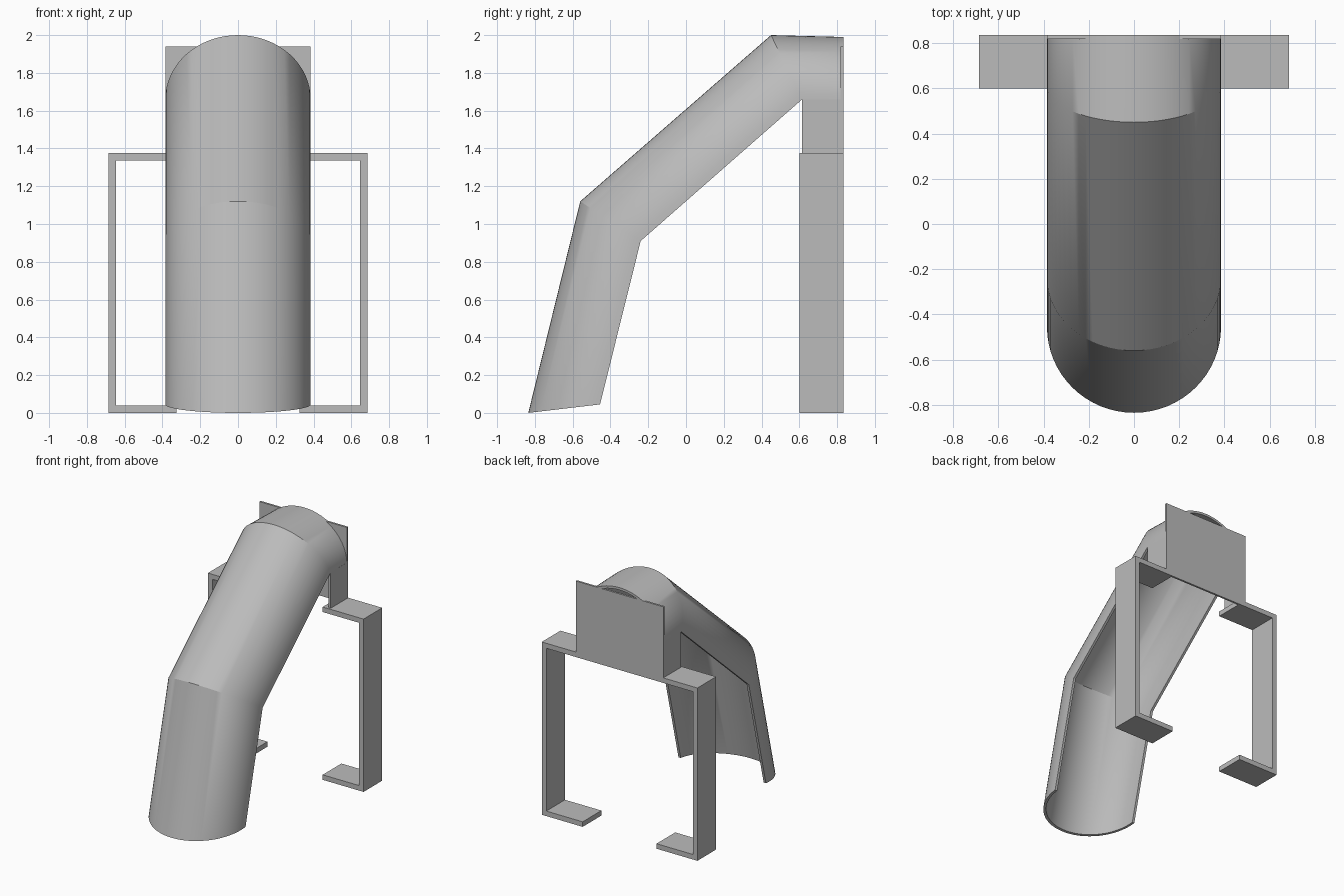
import bpy, bmesh, math
from mathutils import Vector

cube = bpy.data.objects.get("Cube")
if cube:
    bpy.data.objects.remove(cube)

grey = bpy.data.materials.new("plain_grey")
grey.use_nodes = True
COLOUR = (0.5, 0.5, 0.5, 1)
grey.diffuse_color = COLOUR
grey.node_tree.nodes["Principled BSDF"].inputs["Base Color"].default_value = COLOUR


def finish(name, bm):
    bmesh.ops.recalc_face_normals(bm, faces=bm.faces)
    mesh = bpy.data.meshes.new(name)
    bm.to_mesh(mesh)
    bm.free()
    obj = bpy.data.objects.new(name, mesh)
    bpy.context.collection.objects.link(obj)
    mesh.materials.append(grey)
    return obj


def loft(name, rings):
    """Skin a list of matching closed rings and cap both ends."""
    bm = bmesh.new()
    loops = [[bm.verts.new(p) for p in ring] for ring in rings]
    n = len(loops[0])
    for a, b in zip(loops, loops[1:]):
        for i in range(n):
            j = (i + 1) % n
            bm.faces.new((a[i], a[j], b[j], b[i]))
    # caps are strips across the shell thickness, or one flat polygon
    for ring in (loops[0], loops[-1]):
        if n > 8:
            for i in range(n // 2 - 1):
                bm.faces.new((ring[i], ring[i + 1], ring[n - 2 - i], ring[n - 1 - i]))
        else:
            bm.faces.new(ring)
    return finish(name, bm)


def prism(name, outline, y0, y1):
    """Extrude an x-z outline from y0 to y1."""
    return loft(name, [[(x, y, z) for x, z in outline] for y in (y0, y1)])


def rect(x0, x1, z0, z1):
    return [(x0, z0), (x1, z0), (x1, z1), (x0, z1)]


HALF = 0.385      # half width of the channel
WALL = 0.02       # shell thickness
DEPTH = 0.36      # channel depth
BACK = 0.835
STEPS = 32

# Bent half-pipe channel: crown point and rim point (y, z) at each bend
stations = [
    ((-0.835, 0.0), (-0.455, 0.045)),
    ((-0.56, 1.12), (-0.24, 0.91)),
    ((0.45, 2.0), (0.615, 1.66)),
    ((BACK, 1.99), (BACK, 1.65)),
]


def section(crown, rim):
    crown, rim = Vector(crown), Vector(rim)
    ring = []
    for inset, order in ((0, range(STEPS + 1)), (WALL, range(STEPS, -1, -1))):
        for i in order:
            t = math.pi * i / STEPS
            p = rim + (crown - rim) * math.sin(t) * (1 - inset / DEPTH)
            ring.append(((HALF - inset) * math.cos(t), p.x, p.y))
    return ring


channel = loft("bent_channel", [section(*s) for s in stations])
bpy.ops.object.select_all(action="DESELECT")
channel.select_set(True)
bpy.context.view_layer.objects.active = channel
bpy.ops.object.shade_smooth_by_angle(angle=math.radians(30))

# Back plate closing the upper end
prism("back_plate", rect(-HALF, HALF, 1.335, 1.94), BACK - 0.016, BACK)

# C-shaped leg brackets and the short walls above them
LEG, FOOT, BAR, TOP = 0.685, 0.325, 0.04, 1.375
c_shape = [(FOOT, 0), (LEG, 0), (LEG, TOP), (FOOT, TOP), (FOOT, TOP - BAR),
           (LEG - BAR, TOP - BAR), (LEG - BAR, BAR), (FOOT, BAR)]
for side, s in (("left", 1), ("right", -1)):
    prism(side + "_leg_bracket", [(s * x, z) for x, z in c_shape], 0.6, BACK)
    prism(side + "_side_wall",
          rect(s * (HALF - WALL), s * HALF, TOP - BAR, 1.66), 0.615, BACK)
